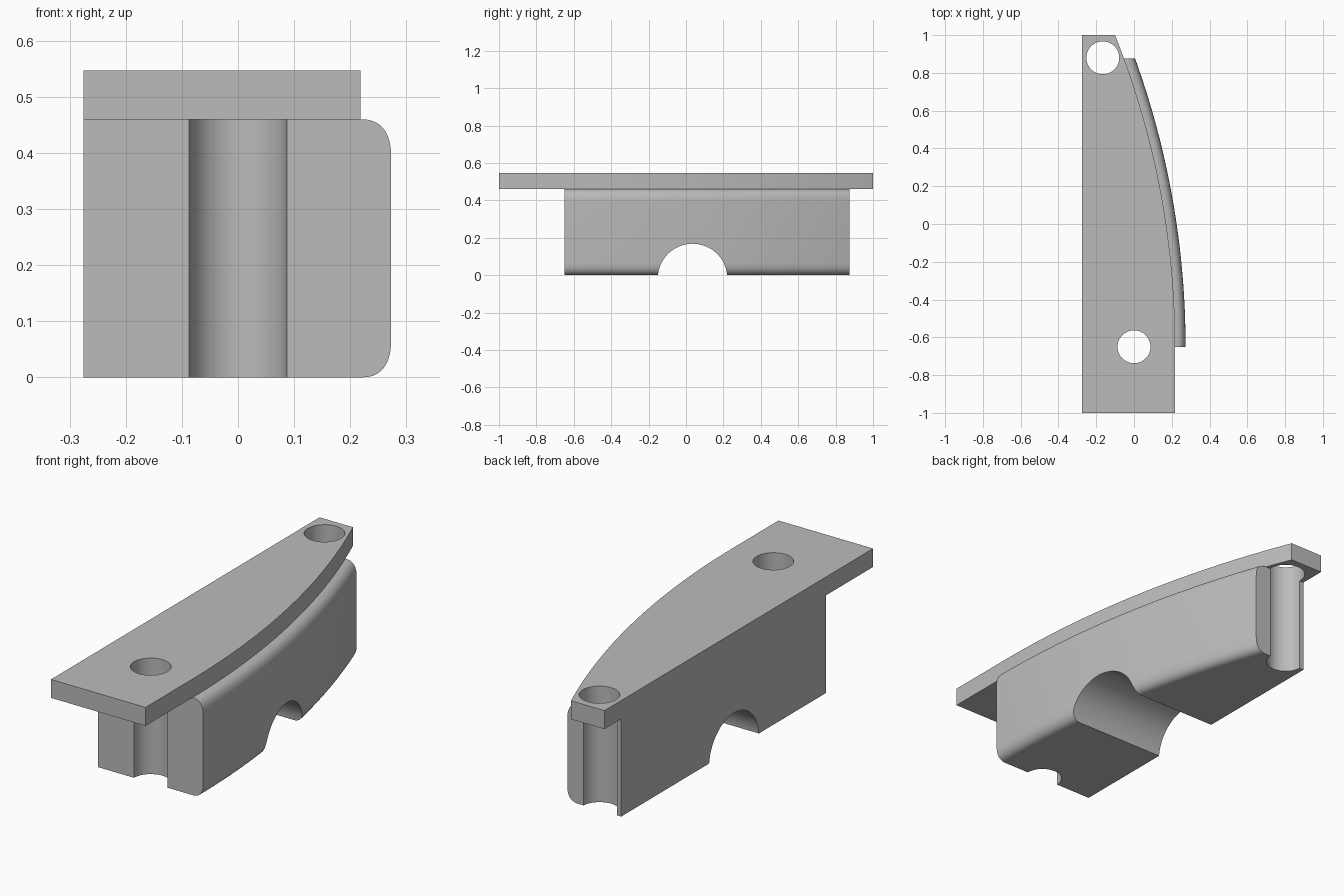
import bpy, bmesh, math
from mathutils import Matrix

if "Cube" in bpy.data.objects:
    bpy.data.objects.remove(bpy.data.objects["Cube"], do_unlink=True)

grey = bpy.data.materials.new("plain grey")
grey.use_nodes = True
grey.diffuse_color = (0.5, 0.5, 0.5, 1)
grey.node_tree.nodes["Principled BSDF"].inputs["Base Color"].default_value = (0.5, 0.5, 0.5, 1)

LEFT, OUTER, RADIUS = -0.275, 0.273, 4.49   # flat side, widest point, curve radius
FRONT, BACK = -0.65, 0.875                  # ends of the body
BODY_TOP, TOP = 0.46, 0.547
LIP = 0.055                                 # width of the rounded border


def curve_x(y, inset):
    """Curved side, concentric arcs that start at the body front."""
    r = RADIUS - inset
    return OUTER - RADIUS + math.sqrt(r * r - (y - FRONT) ** 2)


def loft(name, rings):
    """Solid through matching closed rings, capped at both ends."""
    bm = bmesh.new()
    rows = [[bm.verts.new(p) for p in ring] for ring in rings]
    for a, b in zip(rows, rows[1:]):
        for i in range(len(a)):
            j = (i + 1) % len(a)
            bm.faces.new((a[i], a[j], b[j], b[i]))
    bm.faces.new(rows[0])
    bm.faces.new(rows[-1])
    bmesh.ops.recalc_face_normals(bm, faces=bm.faces)
    mesh = bpy.data.meshes.new(name)
    bm.to_mesh(mesh)
    bm.free()
    mesh.materials.append(grey)
    obj = bpy.data.objects.new(name, mesh)
    bpy.context.collection.objects.link(obj)
    return obj


def cylinder(name, centre, radius, along_x=False):
    bm = bmesh.new()
    turn = Matrix.Rotation(math.pi / 2, 4, "Y") if along_x else Matrix()
    bmesh.ops.create_cone(bm, cap_ends=True, segments=64, radius1=radius, radius2=radius,
                          depth=2, matrix=Matrix.Translation(centre) @ turn)
    mesh = bpy.data.meshes.new(name)
    bm.to_mesh(mesh)
    bm.free()
    mesh.materials.append(grey)
    obj = bpy.data.objects.new(name, mesh)
    bpy.context.collection.objects.link(obj)
    obj.hide_render = True
    return obj


def cut(obj, cutters):
    for c in cutters:
        mod = obj.modifiers.new(c.name, "BOOLEAN")
        mod.operation, mod.solver, mod.object = "DIFFERENCE", "EXACT", c
    graph = bpy.context.evaluated_depsgraph_get()
    mesh = bpy.data.meshes.new_from_object(obj.evaluated_get(graph))
    obj.modifiers.clear()
    obj.data = mesh
    bpy.ops.object.select_all(action="DESELECT")
    obj.select_set(True)
    bpy.context.view_layer.objects.active = obj
    bpy.ops.object.shade_smooth_by_angle(angle=math.radians(30))


# Rounded corner as (inset, depth below the top)
STEPS, POWER, DROP = 10, 2.5, 0.07
corner = []
for i in range(STEPS + 1):
    t = math.pi / 2 * i / STEPS
    u = max(0, math.sin(t)) ** (2 / POWER)
    v = max(0, math.cos(t)) ** (2 / POWER)
    corner.append((LIP * (1 - u), DROP * (1 - v)))


# Body: rounded section swept along the curved side
def body_ring(y):
    upper = [(curve_x(y, n), y, BODY_TOP - d) for n, d in corner]
    lower = [(curve_x(y, n), y, d) for n, d in reversed(corner)]
    return [(LEFT, y, 0), (LEFT, y, BODY_TOP)] + upper + lower


N = 40
body = loft("body", [body_ring(FRONT + (BACK - FRONT) * i / N) for i in range(N + 1)])

# Top plate: outline with a straight front and the inner arc
arc = [FRONT + (1 - FRONT) * i / N for i in range(N + 1)]
outline = [(LEFT, 1), (LEFT, -1), (curve_x(FRONT, LIP), -1)] + [(curve_x(y, LIP), y) for y in arc]
plate = loft("top_plate", [[(x, y, z) for x, y in outline] for z in (BODY_TOP, TOP)])

# Two screw holes and the arched passage underneath
holes = [cylinder("front_hole_cutter", (0, -0.65, 0.3), 0.087),
         cylinder("back_hole_cutter", (-0.165, 0.88, 0.3), 0.087)]
arch = cylinder("arch_cutter", (0, 0.035, -0.018), 0.186, along_x=True)
cut(body, holes + [arch])
cut(plate, holes)
for c in holes + [arch]:
    bpy.data.objects.remove(c, do_unlink=True)
